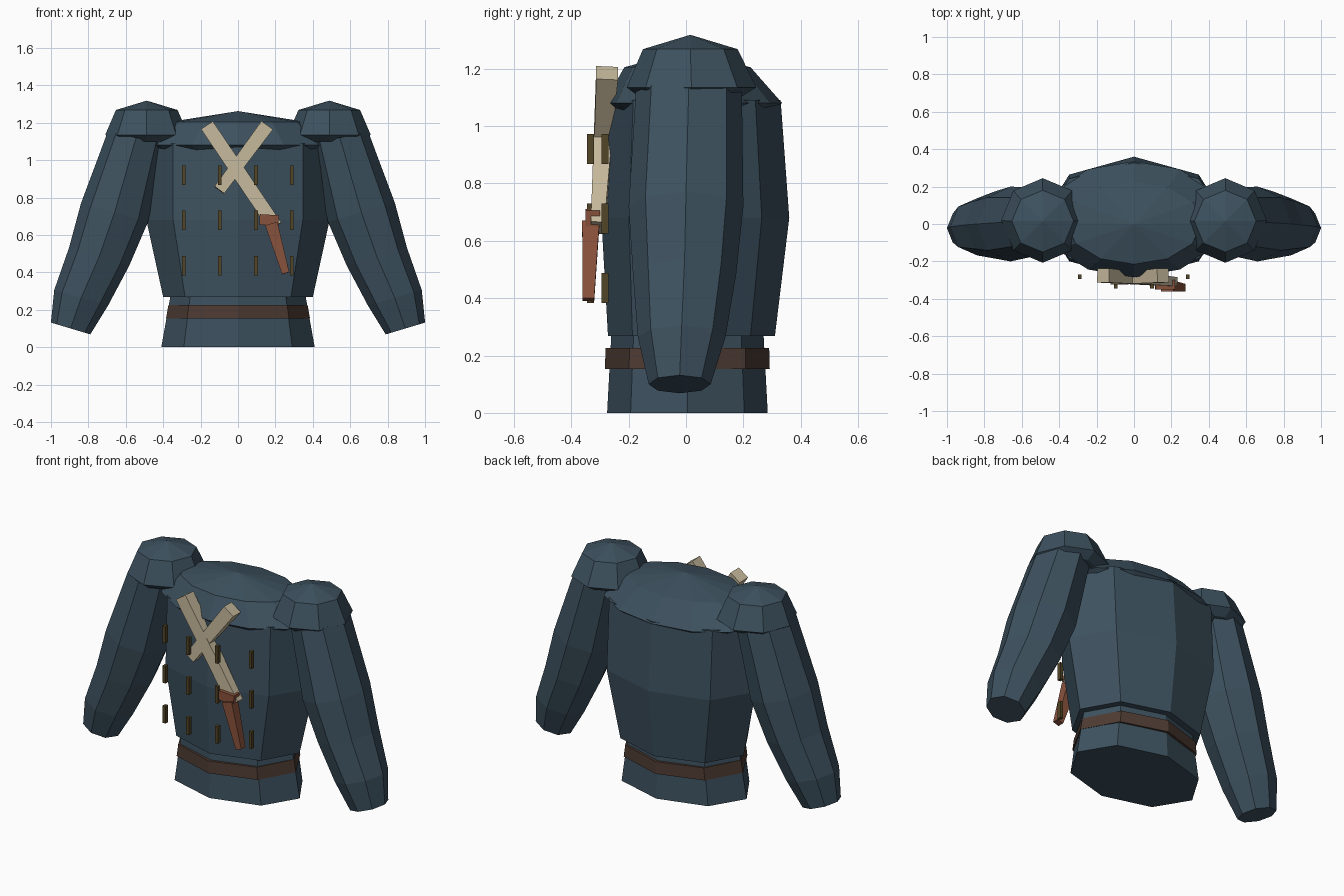
import bpy, bmesh, math
from mathutils import Vector

if "Cube" in bpy.data.objects:
    bpy.data.objects.remove(bpy.data.objects["Cube"])


def material(name, rgb):
    m = bpy.data.materials.new(name)
    m.diffuse_color = (*rgb, 1)
    m.use_nodes = True
    m.node_tree.nodes["Principled BSDF"].inputs["Base Color"].default_value = m.diffuse_color
    return m


BLUE = material("slate_blue_cloth", (0.046, 0.082, 0.113))
BELT = material("dark_brown_leather", (0.075, 0.043, 0.032))
TAN = material("pale_bone", (0.56, 0.48, 0.33))
RUST = material("red_brown_grip", (0.25, 0.085, 0.045))
OLIVE = material("olive_brass", (0.085, 0.058, 0.02))


def loft(name, rings, sides, mat, phase=0.0):
    """Skin rings of (centre, u axis, v axis); zero-size rings become points."""
    bm = bmesh.new()
    loops = []
    for c, u, v in rings:
        c, u, v = Vector(c), Vector(u), Vector(v)
        if u.length < 1e-6:
            loops.append([bm.verts.new(c)] * sides)
            continue
        angles = [phase + 2 * math.pi * i / sides for i in range(sides)]
        loops.append([bm.verts.new(c + u * math.cos(a) + v * math.sin(a)) for a in angles])
    for lo, hi in zip(loops, loops[1:]):
        for i in range(sides):
            j = (i + 1) % sides
            quad = list(dict.fromkeys((lo[i], lo[j], hi[j], hi[i])))
            bm.faces.new(quad)
    for end in (loops[0], loops[-1]):
        if end[0] is not end[1]:
            bm.faces.new(end)
    bmesh.ops.recalc_face_normals(bm, faces=bm.faces)
    me = bpy.data.meshes.new(name)
    bm.to_mesh(me)
    bm.free()
    me.materials.append(mat)
    ob = bpy.data.objects.new(name, me)
    bpy.context.collection.objects.link(ob)
    return ob


def upright(name, levels, sides, mat, x=0.0):
    """Levels of (z, half width, front y, back y)."""
    rings = [((x, (f + b) / 2, z), (a, 0, 0), (0, (b - f) / 2, 0)) for z, a, f, b in levels]
    return loft(name, rings, sides, mat)


def bar(name, p, q, w0, d0, w1, d1, mat, phase=math.pi / 4):
    """Four-sided bar from p to q with half width w (across) and half depth d."""
    p, q = Vector(p), Vector(q)
    axis = (q - p).normalized()
    u = axis.cross(Vector((0, -1, 0))).normalized()
    v = axis.cross(u)
    k = math.sqrt(2) if phase else 1
    return loft(name, [(p, u * w0 * k, v * d0 * k), (q, u * w1 * k, v * d1 * k)], 4, mat, phase)


# Body of the jacket
upright("jacket_skirt", [(0, 0.41, -0.275, 0.285), (0.28, 0.36, -0.26, 0.27)], 8, BLUE)
upright("belt", [(0.153, 0.385, -0.283, 0.292), (0.226, 0.372, -0.28, 0.29)], 8, BELT)
upright("jacket_body", [(0.268, 0.40, -0.272, 0.31), (0.68, 0.49, -0.295, 0.36),
                        (1.09, 0.49, -0.272, 0.33)], 8, BLUE)

# Yoke over the chest and back
upright("collar_yoke", [(1.04, 0.42, -0.235, 0.28), (1.08, 0.49, -0.285, 0.335),
                        (1.205, 0.36, -0.215, 0.225), (1.262, 0, 0, 0)], 12, BLUE)

# Sleeves and shoulder caps
for side, s in (("left", 1), ("right", -1)):
    upright(side + "_shoulder_cap",
            [(1.10, 0.17, -0.16, 0.19), (1.135, 0.222, -0.207, 0.245),
             (1.268, 0.165, -0.15, 0.18), (1.318, 0, 0.015, 0.015)], 8, BLUE, x=0.488 * s)
    # x, y, z, half thickness, half depth, slope of the ring
    sleeve = [(0.545, 0.01, 1.12, 0.155, 0.185, 0.2),
              (0.66, 0.0, 0.72, 0.186, 0.2, 0.28),
              (0.742, -0.005, 0.485, 0.168, 0.18, 0.3),
              (0.838, -0.015, 0.265, 0.15, 0.153, 0.28),
              (0.895, -0.022, 0.10, 0.11, 0.108, -0.3)]
    rings = []
    for x, y, z, r, d, k in sleeve:
        u = Vector((s, 0, abs(k))).normalized() * r
        rings.append(((x * s, y, z), u, (0, d, 0)))
    loft(side + "_sleeve", rings, 8, BLUE)

# Crossed bars on the chest, the long one with guard and grip
bar("long_blade", (-0.165, -0.275, 1.185), (0.20, -0.308, 0.645),
    0.038, 0.038, 0.038, 0.024, TAN)
bar("short_blade", (0.155, -0.275, 1.185), (-0.10, -0.298, 0.84),
    0.038, 0.038, 0.032, 0.026, TAN)
bar("guard", (0.115, -0.325, 0.683), (0.217, -0.325, 0.677), 0.028, 0.026, 0.028, 0.026, RUST)
bar("grip", (0.178, -0.332, 0.66), (0.255, -0.34, 0.395), 0.034, 0.03, 0.02, 0.02, RUST)

# Rows of small toggles
for row, z in enumerate((0.92, 0.678, 0.435)):
    for col, (x, y) in enumerate(((-0.29, -0.282), (-0.098, -0.333), (0.096, -0.333), (0.288, -0.282))):
        bar(f"toggle_{row}_{col}", (x, y, z - 0.052), (x, y, z + 0.052),
            0.01, 0.012, 0.01, 0.012, OLIVE)
